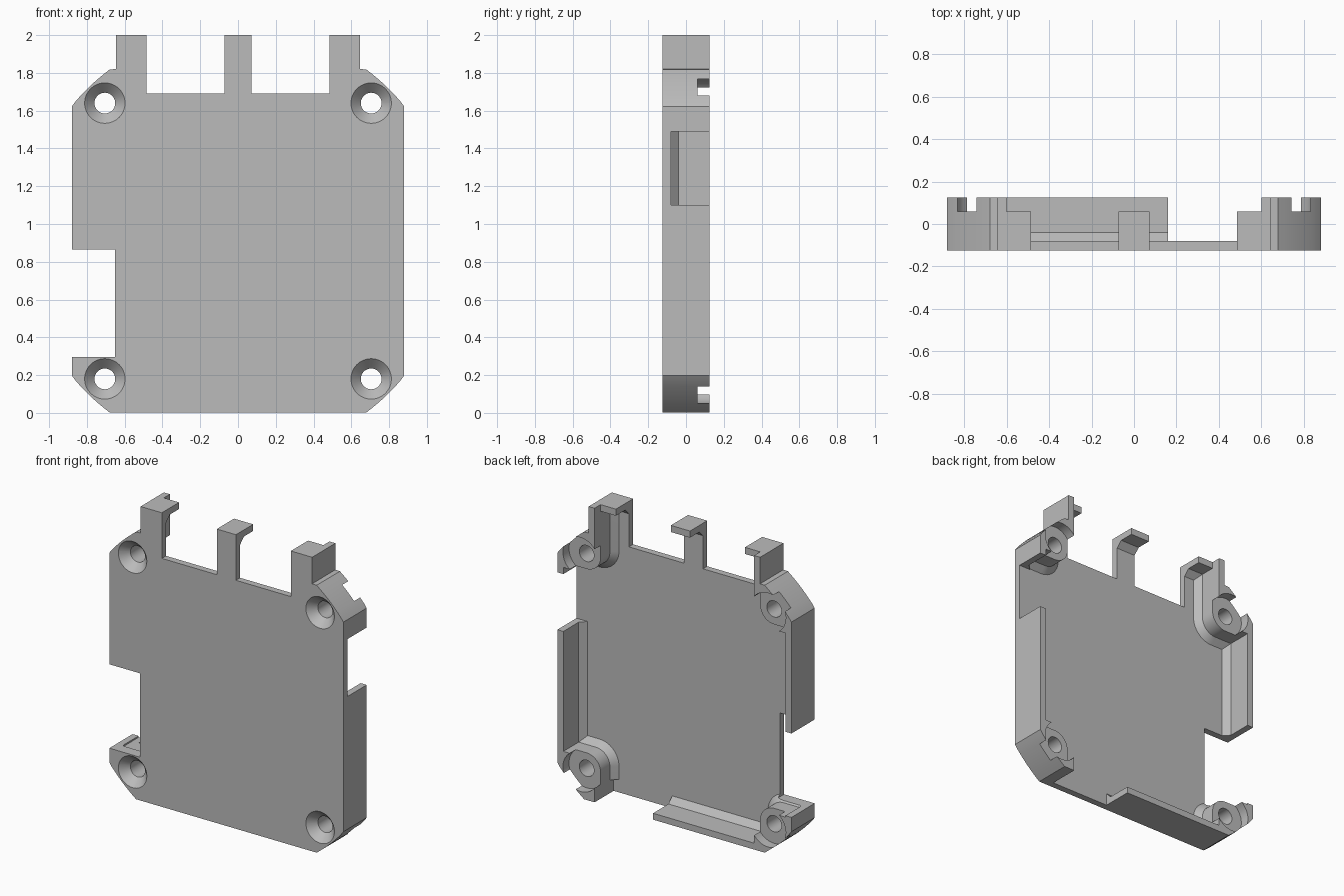
import bpy, bmesh
from math import sin, cos, pi, atan2, radians

cube = bpy.data.objects.get("Cube")
if cube:
    bpy.data.objects.remove(cube, do_unlink=True)

FRONT, FLOOR, SEAT, BACK = -0.125, -0.08, 0.06, 0.125
MID = 0.91                      # height of the case centre
HOLE_X, HOLE_Z = 0.705, 0.73    # screw offsets from the case centre

grey = bpy.data.materials.new("light grey plastic")
grey.use_nodes = True
colour = (0.5, 0.5, 0.5, 1)
grey.diffuse_color = colour
grey.node_tree.nodes["Principled BSDF"].inputs["Base Color"].default_value = colour


def loft(name, layers):
    """Closed solid through (y, outline) layers with matching point counts."""
    bm = bmesh.new()
    rings = [[bm.verts.new((x, y, z)) for x, z in pts] for y, pts in layers]
    n = len(rings[0])
    bm.faces.new(rings[0])
    bm.faces.new(rings[-1])
    for a, b in zip(rings, rings[1:]):
        for i in range(n):
            j = (i + 1) % n
            bm.faces.new((a[i], a[j], b[j], b[i]))
    bmesh.ops.recalc_face_normals(bm, faces=bm.faces)
    mesh = bpy.data.meshes.new(name)
    bm.to_mesh(mesh)
    bm.free()
    mesh.materials.append(grey)
    ob = bpy.data.objects.new(name, mesh)
    bpy.context.collection.objects.link(ob)
    return ob


def arc(cx, cz, r, a0, a1, n):
    return [(cx + r * cos(a0 + (a1 - a0) * i / n),
             cz + r * sin(a0 + (a1 - a0) * i / n)) for i in range(n + 1)]


def mirrored(half):
    return half + [(-x, z) for x, z in reversed(half)]


def circle(x, z, r):
    return arc(x, z, r, 0, 2 * pi, 48)[:-1]


def box(x0, x1, y0, y1, z0, z1):
    pts = [(x0, z0), (x1, z0), (x1, z1), (x0, z1)]
    return loft("box_cutter", [(y0, pts), (y1, pts)])


def cut(target, cutter):
    cutter.hide_render = True
    mod = target.modifiers.new("cut", 'BOOLEAN')
    mod.operation = 'DIFFERENCE'
    mod.solver = 'EXACT'
    mod.object = cutter
    bpy.context.view_layer.objects.active = target
    bpy.ops.object.modifier_apply(modifier=mod.name)
    bpy.data.objects.remove(cutter, do_unlink=True)


# Outer silhouette with large-radius corners and shoulders for the clips
hi, lo = atan2(0.91, 0.68), atan2(0.71, 0.88)
outline = mirrored([(0.645, 2), (0.645, 1.82)]
                   + arc(0, MID, 1.134, hi, lo, 8)
                   + arc(0, MID, 1.134, -lo, -hi, 8))
for i, (x, z) in enumerate(outline):
    outline[i] = (max(-0.88, min(0.88, x)), max(0, z))
case = loft("case_shell", [(FRONT, outline), (BACK, outline)])


# Cavity outline, going round the four screw bosses; d shrinks it
def cavity(d):
    top, bottom = MID + HOLE_Z, MID - HOLE_Z
    r = 0.105 + d
    return mirrored([(0.6 - d, 1.955 - d)]
                    + arc(HOLE_X, top, r, pi, 1.5 * pi, 12)
                    + [(0.835 - d, top - r), (0.835 - d, bottom + r)]
                    + arc(HOLE_X, bottom, r, pi / 2, pi, 12)
                    + [(0.6 - d, 0.045 + d)])


cut(case, loft("cavity_cutter", [(FLOOR, cavity(0.04)), (FLOOR + 0.04, cavity(0)),
                                 (0.3, cavity(0))]))

# Openings between the clips, and shorter hooks inside the outer clip walls
for s in (-1, 1):
    cut(case, box(*sorted((s * 0.072, s * 0.485)), -0.3, 0.3, 1.69, 2.2))
cut(case, box(-0.6, 0.6, SEAT, 0.3, 1.85, 2.2))

# Side notch, side wall gap, and lowered bottom wall
cut(case, box(-1, -0.65, -0.3, 0.3, 0.295, 0.865))
cut(case, box(0.78, 1, FLOOR, 0.3, 1.10, 1.49))
cut(case, box(0.16, 0.6, FLOOR, 0.3, -0.1, 0.09))

# Screw seats, countersinks and through holes
for sx in (-1, 1):
    for sz in (-1, 1):
        x, z = sx * HOLE_X, MID + sz * HOLE_Z
        seat = circle(x, z, 0.133)
        cut(case, loft("seat_cutter", [(SEAT, seat), (0.3, seat)]))
        cut(case, loft("screw_cutter", [(FRONT - 0.02, circle(x, z, 0.126)),
                                        (FRONT + 0.055, circle(x, z, 0.055)),
                                        (0.3, circle(x, z, 0.055))]))

bpy.ops.object.select_all(action='DESELECT')
case.select_set(True)
bpy.context.view_layer.objects.active = case
bpy.ops.object.shade_smooth_by_angle(angle=radians(25))
